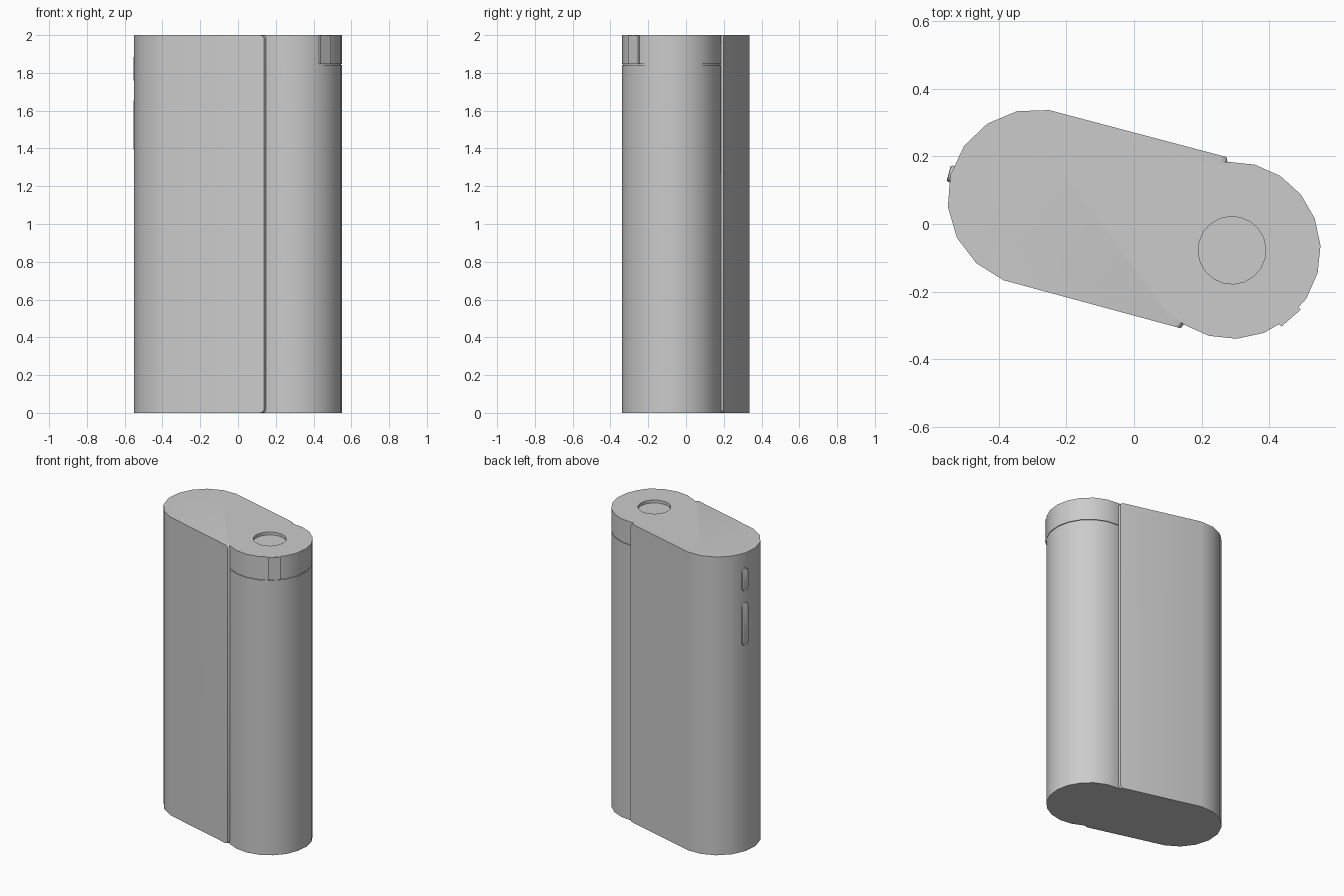
import bpy, bmesh, math
from mathutils import Matrix

if "Cube" in bpy.data.objects:
    bpy.data.objects.remove(bpy.data.objects["Cube"])

R = 0.262                      # radius of both rounded ends
CU = 0.30                      # distance of each end's axis from the middle
TURN = math.radians(-15)       # whole model is turned about z


def finish(bm, name, angle=30):
    bmesh.ops.recalc_face_normals(bm, faces=bm.faces[:])
    bm.transform(Matrix.Rotation(TURN, 4, 'Z'))
    me = bpy.data.meshes.new(name)
    bm.to_mesh(me)
    bm.free()
    ob = bpy.data.objects.new(name, me)
    bpy.context.collection.objects.link(ob)
    bpy.ops.object.select_all(action='DESELECT')
    ob.select_set(True)
    bpy.context.view_layer.objects.active = ob
    bpy.ops.object.shade_smooth_by_angle(angle=math.radians(angle))
    return ob


def extrude(bm, pts, vec):
    face = bm.faces.new([bm.verts.new(p) for p in pts])
    new = bmesh.ops.extrude_face_region(bm, geom=[face])["geom"]
    verts = [g for g in new if isinstance(g, bmesh.types.BMVert)]
    bmesh.ops.translate(bm, verts=verts, vec=vec)
    return verts


def lathe(name, profile, sides=20):
    bm = bmesh.new()
    rings = [[bm.verts.new((CU + r * math.cos(math.tau * i / sides),
                            r * math.sin(math.tau * i / sides), z))
              for i in range(sides)] if r else [bm.verts.new((CU, 0, z))]
             for r, z in profile]
    for a, b in zip(rings, rings[1:]):
        for i in range(sides):
            j = (i + 1) % sides
            quad = [a[i % len(a)], a[j % len(a)], b[j % len(b)], b[i % len(b)]]
            bm.faces.new(list(dict.fromkeys(quad)))
    return finish(bm, name)


# main body: round left end, hollow right end that hugs the barrel
bm = bmesh.new()
END = 0.213
outline = []
for i in range(9):
    a = math.radians(180 - 83.6 + 20.9 * i)
    outline.append((-CU + R * math.cos(a), R * math.sin(a), 0))
outline.append((END, -R, 0))
for i in range(9):
    a = math.radians(252 - 18 * i)
    outline.append((CU + R * math.cos(a), R * math.sin(a), 0))
outline.append((END, R, 0))
extrude(bm, outline, (0, 0, 2))
# rounded corners at the ends of the flat sides
corners = [e for e in bm.edges
           if abs(e.verts[0].co.z - e.verts[1].co.z) < 1e-5
           and all(v.co.x > 0.2 and abs(v.co.y) > 0.24 for v in e.verts)]
bmesh.ops.bevel(bm, geom=corners, offset=0.02, segments=3, profile=0.5,
                affect='EDGES')
finish(bm, "main_body")

# barrel and its cap, with a fine seam between and a recessed top
lathe("barrel", [(0, 0), (R, 0), (R, 1.843), (R - 0.006, 1.843), (0, 1.843)])
lathe("barrel_cap", [(0, 1.843), (R - 0.006, 1.843), (R - 0.006, 1.848),
                     (R, 1.848), (R, 2), (0.1, 2), (0.1, 1.98), (0, 1.98)])

# small flat tab on the cap
bm = bmesh.new()
bmesh.ops.create_cube(bm, size=1, matrix=(
    Matrix.Translation((CU, 0, 0))
    @ Matrix.Rotation(math.radians(-49) - TURN, 4, 'Z')
    @ Matrix.Translation((0.256, 0, 1.9235))
    @ Matrix.Diagonal((0.02, 0.076, 0.151, 1))))
finish(bm, "cap_tab")


# pill-shaped buttons on the left end
def side_button(name, z0, z1, r=0.025):
    bm = bmesh.new()
    pts = []
    for i in range(14):
        a = math.pi * (i if i < 7 else i - 1) / 6
        z = z1 - r if i < 7 else z0 + r
        pts.append((-0.54, 0.003 + r * math.cos(a), z + r * math.sin(a)))
    verts = extrude(bm, pts, (-0.028, 0, 0))
    rim = [e for e in bm.edges if all(v in verts for v in e.verts)]
    bmesh.ops.bevel(bm, geom=rim, offset=0.006, segments=2, profile=0.5,
                    affect='EDGES')
    finish(bm, name, 40)


side_button("upper_side_button", 1.745, 1.90)
side_button("lower_side_button", 1.38, 1.67)
